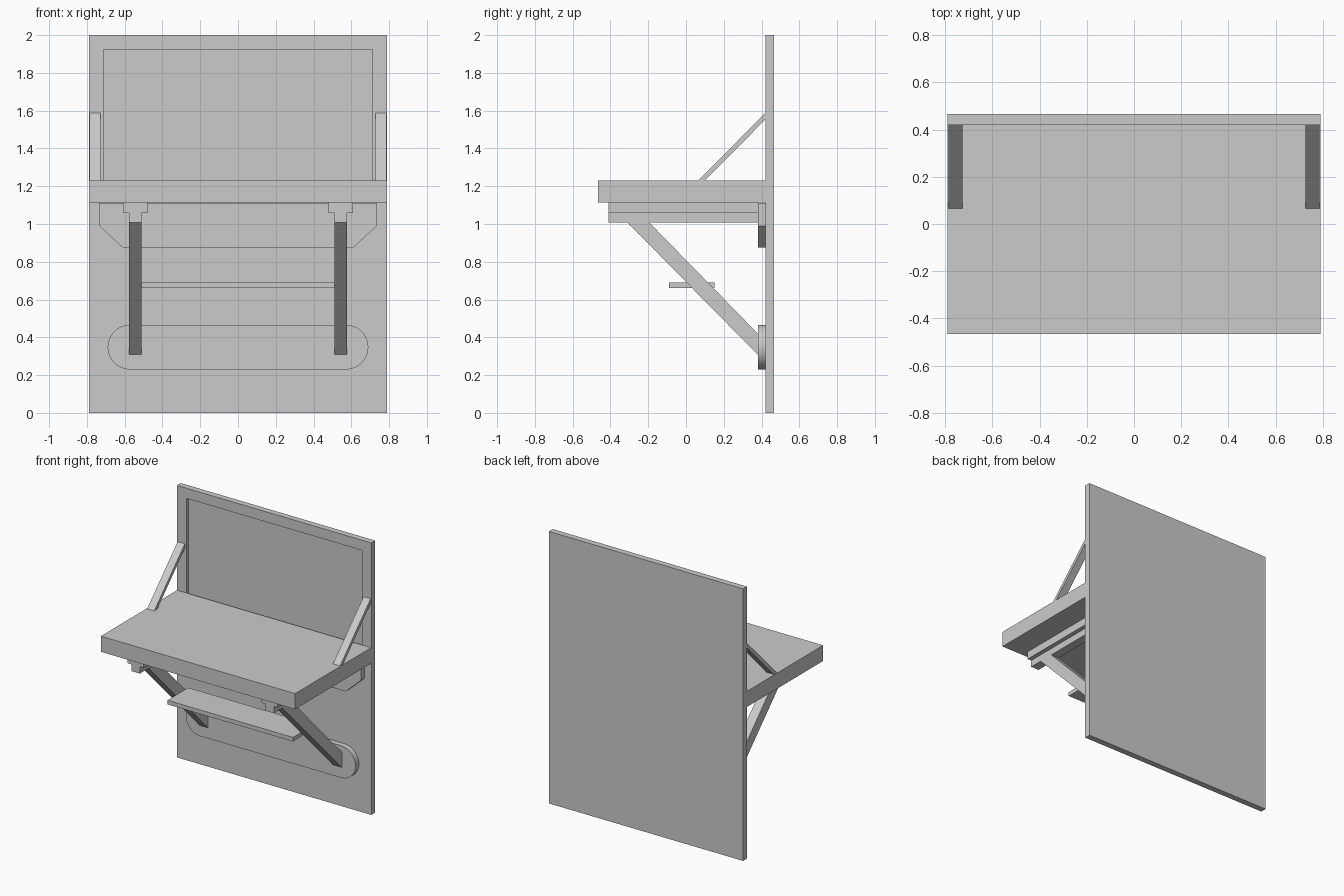
import bpy, math

if "Cube" in bpy.data.objects:
    bpy.data.objects.remove(bpy.data.objects["Cube"])

YB, YP = 0.465, 0.42      # rear and front of the wall panel
YPLATE = 0.38             # front of the mounting plates


def mesh_object(name, verts, faces):
    me = bpy.data.meshes.new(name)
    me.from_pydata(verts, [], faces)
    me.update()
    ob = bpy.data.objects.new(name, me)
    bpy.context.collection.objects.link(ob)
    return ob


def prism(name, profile, lo, hi, axis):
    """Extrude a counter-clockwise 2D profile: (x, z) along y, or (y, z) along x."""
    n = len(profile)
    if axis == 'y':
        verts = [(a, d, b) for d in (lo, hi) for a, b in profile]
    else:
        verts = [(d, a, b) for d in (hi, lo) for a, b in profile]
    faces = [tuple(range(n)), tuple(range(2 * n - 1, n - 1, -1))]
    faces += [(i, i + n, (i + 1) % n + n, (i + 1) % n) for i in range(n)]
    return mesh_object(name, verts, faces)


def rect(a0, b0, a1, b1):
    return [(a0, b0), (a1, b0), (a1, b1), (a0, b1)]


def box(name, x0, x1, y0, y1, z0, z1):
    return prism(name, rect(x0, z0, x1, z1), y0, y1, 'y')


# Wall panel with a shallow recess above the tabletop
loops = [(rect(-0.79, 0, 0.79, 2), YB), (rect(-0.79, 0, 0.79, 2), YP),
         (rect(-0.713, 1.2, 0.713, 1.925), YP), (rect(-0.713, 1.2, 0.713, 1.925), YP + 0.022)]
verts = [(x, y, z) for pts, y in loops for x, z in pts]
faces = [(3, 2, 1, 0), (12, 13, 14, 15)]
for k in range(3):
    for i in range(4):
        j = (i + 1) % 4
        faces.append((4 * k + i, 4 * k + j, 4 * k + 4 + j, 4 * k + 4 + i))
mesh_object("wall_panel", verts, faces)

# Fold-down tabletop
box("tabletop", -0.79, 0.79, -0.465, YP, 1.115, 1.23)

# Upper mounting plate with chamfered lower corners
prism("upper_plate", [(-0.735, 0.99), (-0.61, 0.875), (0.61, 0.875),
                      (0.735, 0.99), (0.735, 1.11), (-0.735, 1.11)], YPLATE, YP, 'y')

# Lower mounting plate with round ends
R, CX, CZ, SEG = 0.118, 0.572, 0.348, 24
stadium = []
for sx, start in ((1, -math.pi / 2), (-1, math.pi / 2)):
    for i in range(SEG + 1):
        a = start + math.pi * i / SEG
        stadium.append((sx * CX + R * math.cos(a), CZ + R * math.sin(a)))
plate = prism("lower_plate", stadium, YPLATE, YP, 'y')
bpy.context.view_layer.objects.active = plate
plate.select_set(True)
bpy.ops.object.shade_smooth_by_angle(angle=math.radians(30))

# Rails, struts and braces on both sides
for side, s in (("left", -1), ("right", 1)):
    def span(a, b):
        return sorted((s * a, s * b))

    # T-shaped rail under the tabletop
    c = s * 0.545
    prism(side + "_rail", [(c - 0.033, 1.008), (c + 0.033, 1.008), (c + 0.033, 1.058),
                           (c + 0.065, 1.058), (c + 0.065, 1.115), (c - 0.065, 1.115),
                           (c - 0.065, 1.058), (c - 0.033, 1.058)], -0.41, YPLATE, 'y')

    # Diagonal support strut
    prism(side + "_strut", [(-0.31, 1.008), (YPLATE, 0.308), (YPLATE, 0.42), (-0.195, 1.008)],
          *span(0.51, 0.578), 'x')

    # Diagonal brace above the tabletop
    prism(side + "_brace", [(0.065, 1.23), (0.1, 1.23), (YP, 1.553), (YP, 1.588)],
          *span(0.727, 0.785), 'x')

# Cross shelf between the struts
box("cross_shelf", -0.51, 0.51, -0.09, 0.152, 0.66, 0.69)
